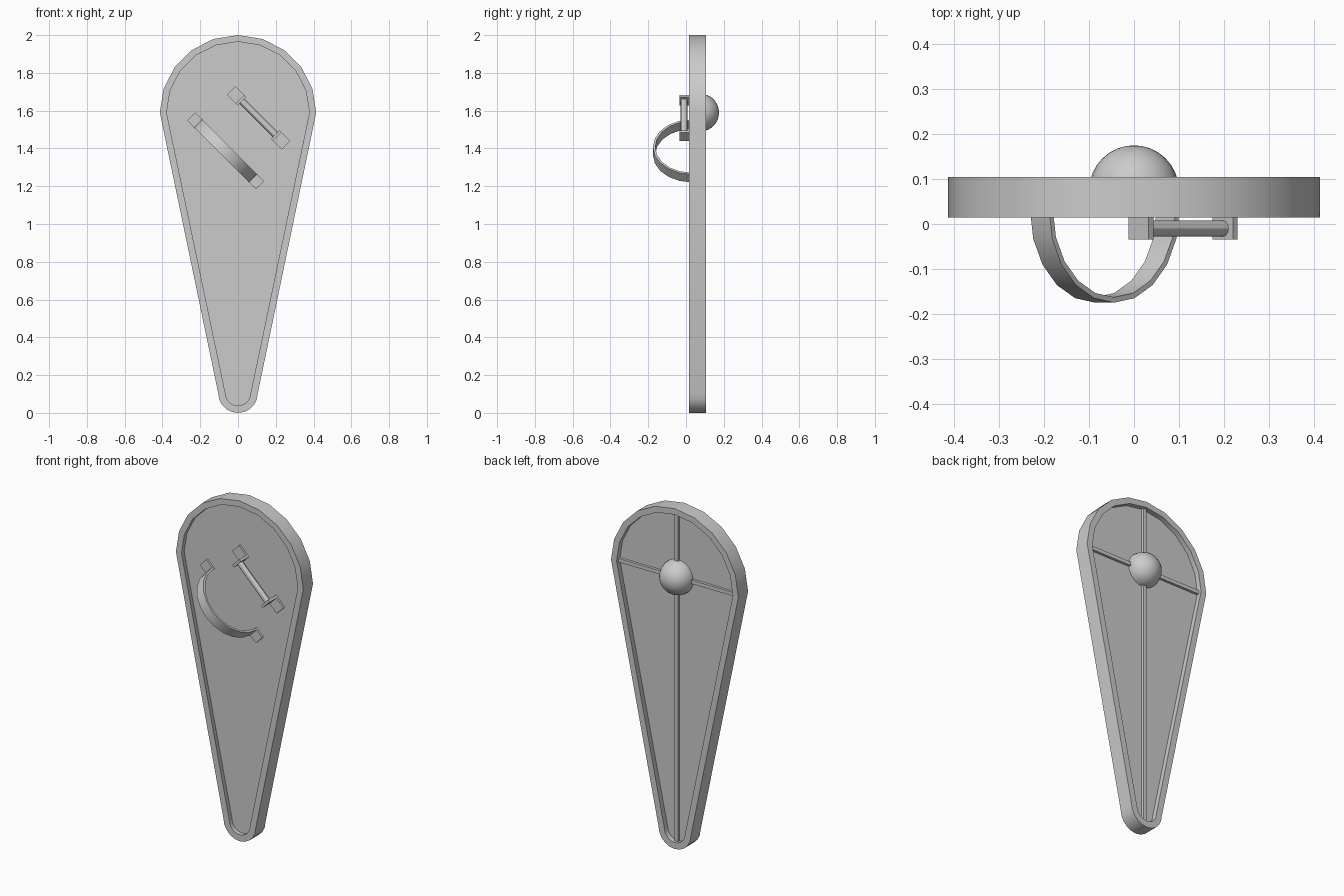
import bpy, bmesh
from math import sin, cos, pi, radians
from mathutils import Matrix, Vector

if "Cube" in bpy.data.objects:
    bpy.data.objects.remove(bpy.data.objects["Cube"])


def finish(bm, name, matrix=None):
    if matrix:
        bm.transform(matrix)
    bmesh.ops.recalc_face_normals(bm, faces=bm.faces[:])
    me = bpy.data.meshes.new(name)
    bm.to_mesh(me)
    bm.free()
    ob = bpy.data.objects.new(name, me)
    bpy.context.collection.objects.link(ob)
    bpy.ops.object.select_all(action='DESELECT')
    bpy.context.view_layer.objects.active = ob
    ob.select_set(True)
    bpy.ops.object.shade_smooth_by_angle(angle=radians(30))
    return ob


def box(name, lo, hi, matrix=None):
    bm = bmesh.new()
    lo, hi = Vector(lo), Vector(hi)
    size = hi - lo
    bmesh.ops.create_cube(bm, size=1, matrix=Matrix.Translation((lo + hi) / 2)
                          @ Matrix.Diagonal((*size, 1)))
    return finish(bm, name, matrix)


def outline(top_x, top_r, low_r, n=10):
    top = [(top_x * cos(pi * i / n), 1.59 + top_r * sin(pi * i / n)) for i in range(n + 1)]
    low = [(low_r * cos(pi + pi * i / n), 0.105 + low_r * sin(pi + pi * i / n)) for i in range(n + 1)]
    return top + low


outer = outline(0.414, 0.41, 0.105)
inner = outline(0.378, 0.375, 0.067)

# rim: closed band with a rectangular section
bm = bmesh.new()
loops = [[bm.verts.new((x, y, z)) for x, z in pts]
         for pts, y in ((outer, 0.015), (outer, 0.105), (inner, 0.105), (inner, 0.015))]
n = len(outer)
for k in range(4):
    a, b = loops[k], loops[(k + 1) % 4]
    for i in range(n):
        j = (i + 1) % n
        bm.faces.new((a[i], a[j], b[j], b[i]))
finish(bm, "rim")

# recessed panel
bm = bmesh.new()
front, back = ([bm.verts.new((x, y, z)) for x, z in inner] for y in (0.04, 0.075))
bm.faces.new(front)
bm.faces.new(back)
for i in range(n):
    j = (i + 1) % n
    bm.faces.new((front[i], front[j], back[j], back[i]))
finish(bm, "panel")

# crossed ribs on the +y side
box("vertical_rib", (-0.011, 0.07, 0.04), (0.011, 0.09, 1.963))
box("horizontal_rib", (-0.376, 0.07, 1.579), (0.376, 0.09, 1.601))

# domed boss
bm = bmesh.new()
bmesh.ops.create_uvsphere(bm, u_segments=24, v_segments=16, radius=0.1)
bmesh.ops.bisect_plane(bm, geom=bm.verts[:] + bm.edges[:] + bm.faces[:],
                       plane_co=(0, 0, 0), plane_no=(0, 0, 1), clear_inner=True)
finish(bm, "boss", Matrix.Translation((0, 0.075, 1.59)) @ Matrix.Rotation(-pi / 2, 4, 'X'))

# arm strap: half ring set diagonally, with flat feet
diag = Matrix.Rotation(radians(45), 4, 'Y')
strap_m = Matrix.Translation((-0.065, 0, 1.387)) @ diag
bm = bmesh.new()
rows = []
steps = [(pi * i / 10, 0.03) for i in range(11)]
steps = [(0, 0.04)] + steps + [(pi, 0.04)]
for a, yc in steps:
    rows.append([bm.verts.new((r * cos(a), yc - r * sin(a), w))
                 for r, w in ((0.205, -0.03), (0.205, 0.03), (0.193, 0.03), (0.193, -0.03))])
for a, b in zip(rows, rows[1:]):
    for k in range(4):
        bm.faces.new((a[k], a[(k + 1) % 4], b[(k + 1) % 4], b[k]))
bm.faces.new(rows[0])
bm.faces.new(rows[-1])
finish(bm, "arm_strap", strap_m)

# hand grip: round bar between two angle brackets
grip_m = Matrix.Translation((0.109, 0, 1.562)) @ diag
bm = bmesh.new()
bmesh.ops.create_cone(bm, cap_ends=True, segments=12, radius1=0.018, radius2=0.018, depth=0.262)
finish(bm, "grip_bar", grip_m @ Matrix.Translation((0, -0.01, 0)) @ Matrix.Rotation(pi / 2, 4, 'Y'))

for side, s in (("upper", -1), ("lower", 1)):
    def span(a, b):
        return sorted((s * a, s * b))
    x0, x1 = span(0.195, 0.257)
    box(side + "_strap_foot", (x0, 0.028, -0.03), (x1, 0.045, 0.03), strap_m)
    x0, x1 = span(0.125, 0.14)
    box(side + "_grip_bracket", (x0, -0.035, -0.032), (x1, 0.045, 0.032), grip_m)
    x0, x1 = span(0.135, 0.205)
    box(side + "_grip_foot", (x0, 0.028, -0.032), (x1, 0.045, 0.032), grip_m)
